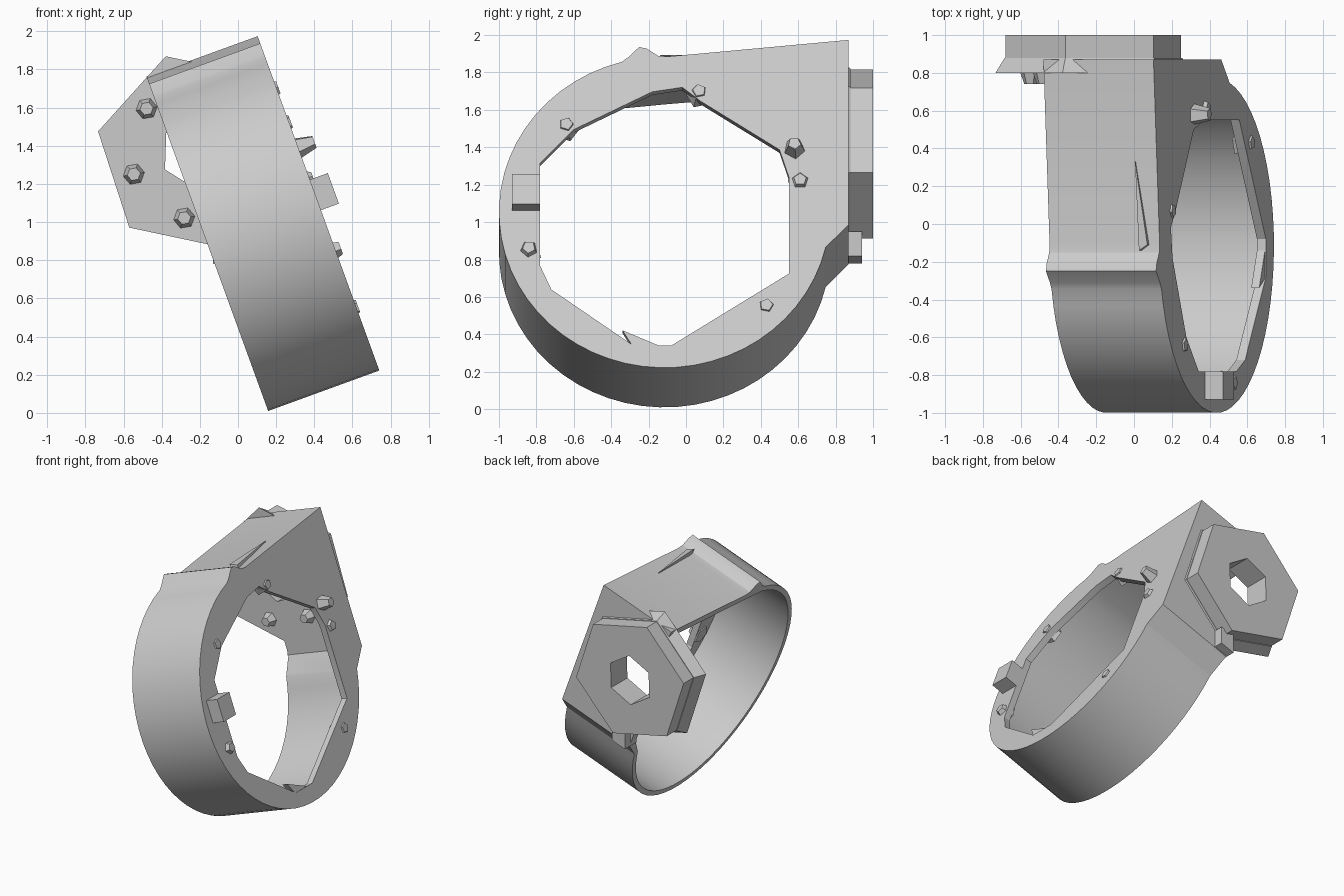
import bpy, bmesh, math
from mathutils import Vector, Matrix

cube = bpy.data.objects.get("Cube")
if cube:
    bpy.data.objects.remove(cube, do_unlink=True)

grey = bpy.data.materials.new("plain_grey")
grey.use_nodes = True
grey.diffuse_color = (0.6, 0.6, 0.6, 1)
grey.node_tree.nodes["Principled BSDF"].inputs["Base Color"].default_value = (0.6, 0.6, 0.6, 1)

# Tilted frame of the ring: w along its axis, y to the back, u up its face
TILT = math.radians(20)
AXIS = Vector((math.cos(TILT), 0, math.sin(TILT)))
UP = Vector((-math.sin(TILT), 0, math.cos(TILT)))
BACK = Vector((0, 1, 0))
BASE = Vector((0.16, 0, 0.005))
WIDTH = 0.62


def ring_point(w, y, u):
    return BASE + AXIS * w + BACK * y + UP * u


def plate_point(y, x, z):
    return Vector((x, y, z))


def loft(name, first, second):
    """Closed solid between two matching loops of points."""
    bm = bmesh.new()
    a = [bm.verts.new(p) for p in first]
    b = [bm.verts.new(p) for p in second]
    bm.faces.new(a)
    bm.faces.new(b)
    for i in range(len(a)):
        j = (i + 1) % len(a)
        bm.faces.new((a[i], a[j], b[j], b[i]))
    bmesh.ops.recalc_face_normals(bm, faces=bm.faces)
    mesh = bpy.data.meshes.new(name)
    bm.to_mesh(mesh)
    bm.free()
    mesh.materials.append(grey)
    obj = bpy.data.objects.new(name, mesh)
    bpy.context.collection.objects.link(obj)
    return obj


def prism(name, profile, start, end, place):
    return loft(name, [place(start, *p) for p in profile], [place(end, *p) for p in profile])


def polygon(cx, cy, r, sides, turn=0.0):
    angles = [math.radians(turn) + math.tau * i / sides for i in range(sides)]
    return [(cx + r * math.cos(t), cy + r * math.sin(t)) for t in angles]


def activate(obj):
    bpy.ops.object.select_all(action='DESELECT')
    obj.select_set(True)
    bpy.context.view_layer.objects.active = obj


def cut(obj, cutter):
    cutter.hide_render = True
    mod = obj.modifiers.new("cut", 'BOOLEAN')
    mod.operation = 'DIFFERENCE'
    mod.solver = 'EXACT'
    mod.object = cutter
    activate(obj)
    bpy.ops.object.modifier_apply(modifier=mod.name)
    bpy.data.objects.remove(cutter, do_unlink=True)


def band_profile(radius, block):
    """Round arc from the top, round the front and under, then the block corners."""
    steps = 40
    angles = [math.radians(105 + (347 - 105) * i / steps) for i in range(steps + 1)]
    return [(-0.115 + radius * math.cos(t), 0.89 + radius * math.sin(t)) for t in angles] + block


# Band with squared block at the back and a ridge on top
outer = band_profile(0.885, [(0.87, 0.82), (0.87, 1.87), (-0.1, 1.775),
                             (-0.15, 1.78), (-0.21, 1.82), (-0.25, 1.83), (-0.31, 1.77)])
inner = band_profile(0.845, [(0.8, 0.83), (0.8, 1.81), (-0.1, 1.73)])
opening = [(-0.78, 1.17), (-0.78, 0.585), (-0.72, 0.45), (-0.28, 0.13), (-0.08, 0.13),
           (0.55, 0.54), (0.55, 1.09), (0.5, 1.245), (0.08, 1.52), (-0.02, 1.6),
           (-0.18, 1.575), (-0.6, 1.36)]
CX, CZ, TURN = -0.215, 1.365, -12
bore = polygon(CX, CZ, 0.19, 6, TURN + 40)

band = prism("band", outer, 0, WIDTH, ring_point)
cut(band, prism("cavity_cutter", inner, -0.1, WIDTH - 0.05, ring_point))
cut(band, prism("opening_cutter", opening, WIDTH - 0.15, WIDTH + 0.1, ring_point))
cut(band, prism("bore_cutter", bore, 0.7, 1.1, plate_point))
activate(band)
bpy.ops.object.shade_smooth_by_angle(angle=math.radians(20))

# Hexagonal mounting plate with a bevelled backing
plate = prism("hex_plate", polygon(CX, CZ, 0.475, 6, TURN), 0.87, 1.0, plate_point)
backing = loft("plate_backing",
               [plate_point(0.8, *p) for p in polygon(CX, CZ, 0.53, 6, TURN)],
               [plate_point(0.88, *p) for p in polygon(CX, CZ, 0.48, 6, TURN)])
for part in (plate, backing):
    cut(part, prism("bore_cutter", bore, 0.7, 1.1, plate_point))

# Studs on the inside of the plate
for i, (x, z) in enumerate(polygon(CX, CZ, 0.35, 6, 19)):
    loft(f"plate_stud_{i + 1}",
         [plate_point(0.81, *p) for p in polygon(x, z, 0.06, 6, 10)],
         [plate_point(0.74, *p) for p in polygon(x, z, 0.035, 6, 10)])

# Small faceted lugs round the opening: y, u, start and end along the axis
lugs = [(-0.64, 1.39, 0.54, 0.63), (0.07, 1.58, 0.54, 0.63), (0.58, 1.25, 0.57, 0.71),
        (0.61, 1.07, 0.57, 0.64), (-0.84, 0.68, 0.56, 0.65), (0.43, 0.36, 0.54, 0.63)]
for i, (y, u, start, end) in enumerate(lugs):
    loft(f"opening_lug_{i + 1}",
         [ring_point(start, *p) for p in polygon(y, u, 0.07, 5, 30 * i)],
         [ring_point(end, *p) for p in polygon(y, u, 0.035, 5, 30 * i)])

# Square block lug at the front, and a flat tab at the bottom of the opening
prism("front_block_lug", [(-0.93, 0.9), (-0.78, 0.9), (-0.78, 1.07), (-0.93, 1.07)],
      0.58, 0.72, ring_point)
prism("bottom_tab", [(-0.34, 0.22), (-0.28, 0.12), (-0.14, 0.13)], 0.57, 0.615, ring_point)

# Sliver fin on the roof
loft("roof_fin",
     [ring_point(0.5, 0.33, 1.80), ring_point(0.52, -0.14, 1.77), ring_point(0.56, -0.11, 1.77)],
     [ring_point(0.5, 0.33, 1.825), ring_point(0.52, -0.14, 1.82), ring_point(0.56, -0.11, 1.80)])

# Small foot under the plate
prism("plate_foot", [(-0.13, 0.78), (-0.02, 0.82), (-0.02, 0.95), (-0.13, 0.95)],
      0.8, 0.94, plate_point)
